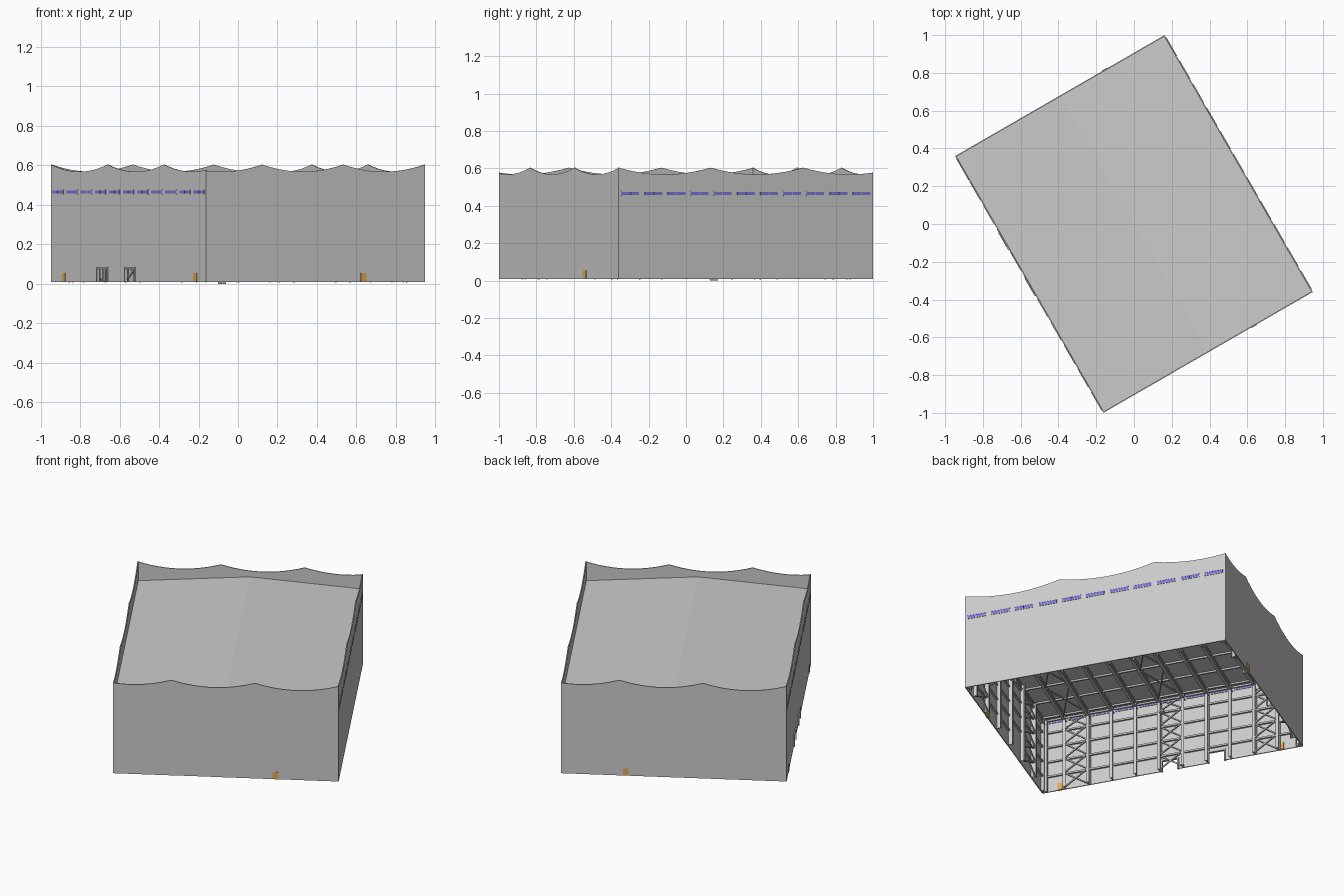
import bpy, bmesh, math
from mathutils import Matrix, Vector

if "Cube" in bpy.data.objects:
    bpy.data.objects.remove(bpy.data.objects["Cube"])

W, L = 1.28, 1.57            # hall width and length before turning
Z0, EAVE, RIDGE = 0.01, 0.485, 0.535
BAY = L / 11
TURN = Matrix.Rotation(math.radians(30), 4, 'Z')


def material(name, rgb):
    m = bpy.data.materials.new(name)
    m.diffuse_color = (*rgb, 1)
    m.use_nodes = True
    m.node_tree.nodes["Principled BSDF"].inputs["Base Color"].default_value = m.diffuse_color
    return m


BLUE = material("window_blue", (0.2, 0.18, 0.75))
ORANGE = material("door_orange", (0.75, 0.4, 0.08))
LIGHT = material("gate_grey", (0.85, 0.85, 0.85))


def finish(bm, name, mat=None):
    bmesh.ops.recalc_face_normals(bm, faces=bm.faces)
    bm.transform(TURN)
    me = bpy.data.meshes.new(name)
    bm.to_mesh(me)
    bm.free()
    ob = bpy.data.objects.new(name, me)
    bpy.context.collection.objects.link(ob)
    if mat:
        me.materials.append(mat)


def frame(origin, along, inward):
    # wall space: x along the wall, y into the hall, z up
    m = Matrix.Identity(4)
    m.col[0] = (*along, 0, 0)
    m.col[1] = (*inward, 0, 0)
    m.col[3] = (*origin, 0, 1)
    return m


def box(bm, lo, hi, m=Matrix.Identity(4)):
    lo, hi = Vector(lo), Vector(hi)
    size = Matrix.Diagonal((*(hi - lo), 1))
    bmesh.ops.create_cube(bm, size=1, matrix=m @ Matrix.Translation((lo + hi) / 2) @ size)


def beam(bm, p, q, t, m=Matrix.Identity(4), h=None):
    p, q = Vector(p), Vector(q)
    d = q - p
    rot = d.to_track_quat('X', 'Z').to_matrix().to_4x4()
    bmesh.ops.create_cube(bm, size=1, matrix=m @ Matrix.Translation((p + q) / 2) @ rot
                          @ Matrix.Diagonal((d.length, t, h or t, 1)))


def roof_z(u):
    return RIDGE - (RIDGE - EAVE) * abs(u) / (W / 2)


def scallop(s, period):
    return 0.568 + 0.036 * (2 * (s / period % 1) - 1) ** 2


def wall(name, m, length, period, notches=()):
    # outline with bottom openings and a scalloped parapet, extruded inwards
    pts = [(0, Z0)]
    for a, b, h in notches:
        pts += [(a, Z0), (a, h), (b, h), (b, Z0)]
    pts.append((length, Z0))
    n = 12
    ss = [i * period / n for i in range(int(length / period * n) + 1)] + [length]
    pts += [(s, scallop(s, period)) for s in reversed(ss)]
    bm = bmesh.new()
    f = bm.faces.new([bm.verts.new(m @ Vector((s, 0, z))) for s, z in pts])
    ext = bmesh.ops.extrude_face_region(bm, geom=[f])
    off = m.to_3x3() @ Vector((0, 0.006, 0))
    bmesh.ops.translate(bm, vec=off, verts=[v for v in ext['geom'] if isinstance(v, bmesh.types.BMVert)])
    finish(bm, name)


x, y = W / 2, L / 2
FRONT = frame((x, -y), (-1, 0), (0, 1))
RIGHT = frame((x, -y), (0, 1), (-1, 0))
LEFT = frame((-x, y), (0, -1), (1, 0))
BACK = frame((-x, y), (1, 0), (0, -1))
OPEN = [(0.47, 0.57, 0.08), (0.75, 0.85, 0.08)]
GATE = (0.695, 0.89, 0.2)

# Outer walls
wall("front_wall", FRONT, W, 0.475, [GATE])
wall("back_wall", BACK, W, 0.475)
wall("right_wall", RIGHT, L, 0.57)
wall("left_wall", LEFT, L, 0.57, OPEN)

# Gate panel filling the large front opening
bm = bmesh.new()
box(bm, (GATE[0], 0.001, Z0), (GATE[1], 0.005, GATE[2]), FRONT)
finish(bm, "gate_panel", LIGHT)

# Low pitched roof
bm = bmesh.new()
prof = [(-x, EAVE), (0, RIDGE), (x, EAVE), (x, EAVE - 0.006), (0, RIDGE - 0.006), (-x, EAVE - 0.006)]
f = bm.faces.new([bm.verts.new((u, -y, z)) for u, z in prof])
ext = bmesh.ops.extrude_face_region(bm, geom=[f])
bmesh.ops.translate(bm, vec=(0, L, 0), verts=[v for v in ext['geom'] if isinstance(v, bmesh.types.BMVert)])
finish(bm, "roof")

# Steel columns (I section), girts and cross bracing on every wall
LEVELS = [Z0, 0.105, 0.2, 0.295, 0.39, 0.47]
long_stops = [min(max(i * BAY, 0.016), L - 0.016) for i in range(12)]
short_stops = [0.016, 0.11, 0.305, 0.5, 0.695, 0.89, 1.085, W - 0.016]


def steel(name, m, stops, braced, gaps=()):
    cols, girts, braces = bmesh.new(), bmesh.new(), bmesh.new()
    for s in stops:
        top = EAVE - 0.008 if len(stops) > 10 else roof_z(s - x) - 0.01
        for d in (0.009, 0.035):
            box(cols, (s - 0.009, d - 0.002, Z0), (s + 0.009, d + 0.002, top), m)
        box(cols, (s - 0.002, 0.009, Z0), (s + 0.002, 0.035, top), m)
    for z in LEVELS[1:]:
        for a, b in zip(stops, stops[1:]):
            if not any(a < (g[0] + g[1]) / 2 < b and z < g[2] for g in gaps):
                box(girts, (a, 0.007, z - 0.005), (b, 0.018, z + 0.005), m)
    for i in braced:
        a, b = stops[i], stops[i + 1]
        for z1, z2 in zip(LEVELS, LEVELS[1:]):
            beam(braces, (a, 0.022, z1), (b, 0.022, z2), 0.007, m)
            beam(braces, (a, 0.028, z2), (b, 0.028, z1), 0.007, m)
    finish(cols, name + "_columns")
    finish(girts, name + "_girts")
    finish(braces, name + "_braces")


steel("front", FRONT, short_stops, (1, 5), [GATE])
steel("back", BACK, short_stops, (1, 5))
steel("right", RIGHT, long_stops, (1, 5, 9))
steel("left", LEFT, long_stops, (1, 5, 9), OPEN)

# Roof rafters, purlins and diagonal roof bracing
raf, pur, dia = bmesh.new(), bmesh.new(), bmesh.new()
lines = [s - y for s in long_stops]
for v in lines:
    for sg in (-1, 1):
        p, q = (sg * (x - 0.01), v, EAVE), (0, v, RIDGE)
        for dz, t, h in ((-0.014, 0.018, 0.004), (-0.027, 0.004, 0.026), (-0.04, 0.018, 0.004)):
            beam(raf, (p[0], v, p[2] + dz), (q[0], v, q[2] + dz), t, h=h)
us = [-x + 0.04 + i * (W - 0.08) / 8 for i in range(9)]
for u in us:
    beam(pur, (u, -y + 0.006, roof_z(u) - 0.012), (u, y - 0.006, roof_z(u) - 0.012), 0.01)
for i in (1, 5, 9):
    for a, b in zip(us[::2], us[2::2]):
        for v1, v2 in ((lines[i], lines[i + 1]), (lines[i + 1], lines[i])):
            beam(dia, (a, v1, roof_z(a) - 0.025), (b, v2, roof_z(b) - 0.025), 0.006)
finish(raf, "rafters")
finish(pur, "purlins")
finish(dia, "roof_braces")

# High window strips, two panes per bay on both long walls
for side, m in (("left", LEFT), ("right", RIGHT)):
    glass, sills = bmesh.new(), bmesh.new()
    for i in range(11):
        c = (i + 0.5) * BAY
        for sg in (-1, 1):
            box(glass, (c + sg * 0.028 - 0.026, -0.002, 0.457), (c + sg * 0.028 + 0.026, 0.009, 0.473), m)
        for z in (0.455, 0.475):
            box(sills, (c - 0.056, -0.003, z - 0.002), (c + 0.056, 0.01, z + 0.002), m)
    finish(glass, side + "_windows", BLUE)
    finish(sills, side + "_window_frames")

# Frames around the two small openings
bm = bmesh.new()
for a, b, h in OPEN:
    for s in (a, b):
        box(bm, (s - 0.004, -0.006, Z0), (s + 0.004, 0.01, h), LEFT)
    box(bm, (a - 0.004, -0.006, h - 0.004), (b + 0.004, 0.01, h + 0.004), LEFT)
finish(bm, "opening_frames")

# Small orange service doors
bm = bmesh.new()
for m, s in ((LEFT, 0.13), (LEFT, 1.46), (FRONT, 0.36), (BACK, W - 0.366)):
    box(bm, (s - 0.016, -0.003, Z0 + 0.001), (s + 0.016, 0.01, 0.055), m)
finish(bm, "service_doors", ORANGE)

# Small floor block near the middle
bm = bmesh.new()
box(bm, (-0.01, 0.155, 0), (0.02, 0.185, 0.01))
finish(bm, "floor_block")
